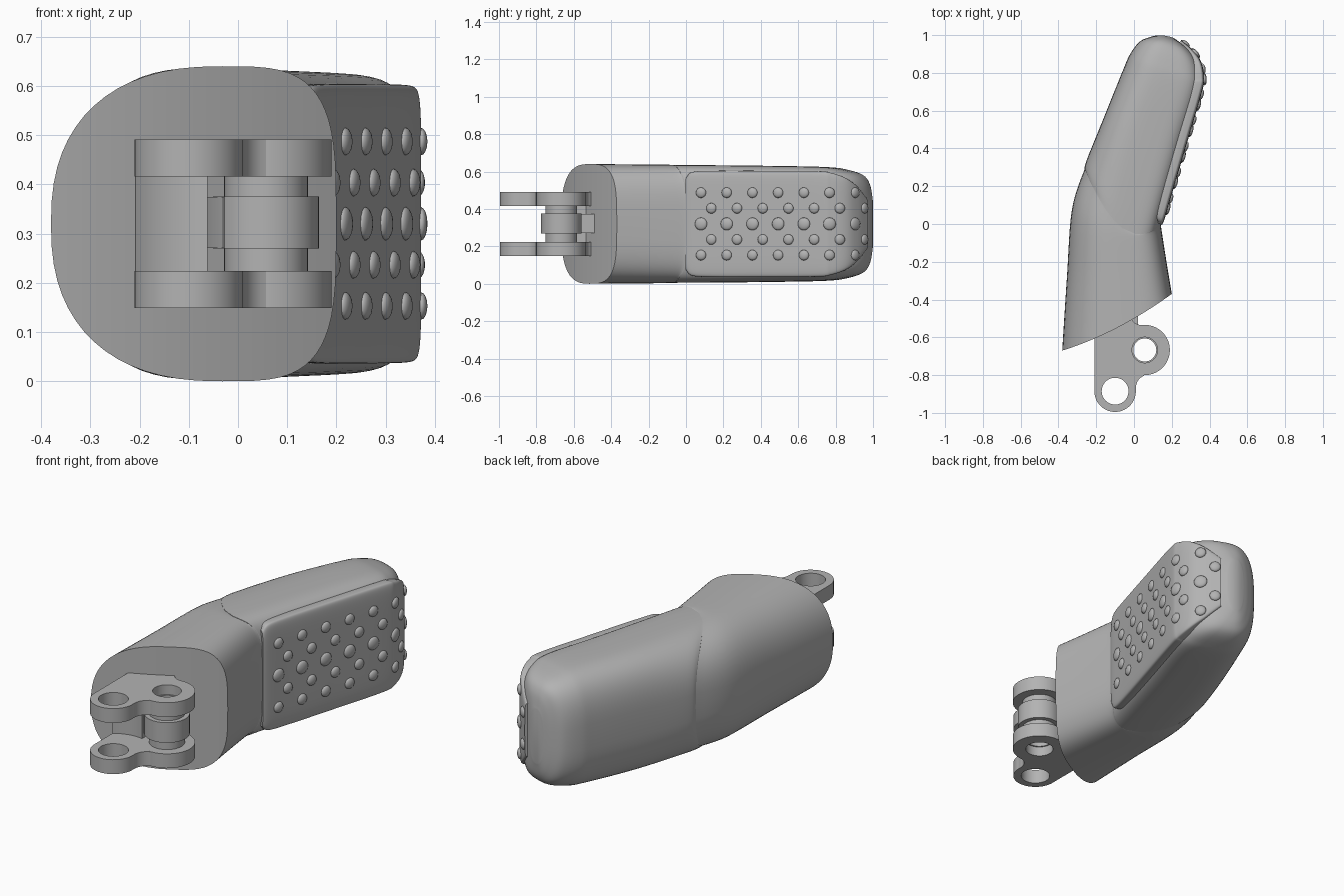
import bpy, bmesh, math
from mathutils import Vector, Matrix

if "Cube" in bpy.data.objects:
    bpy.data.objects.remove(bpy.data.objects["Cube"])

MID = 0.32      # height of the symmetry plane
N = 64          # points around each cross-section

grey = bpy.data.materials.new("plain_grey")
grey.use_nodes = True
grey.diffuse_color = (0.45, 0.45, 0.45, 1)
grey.node_tree.nodes["Principled BSDF"].inputs["Base Color"].default_value = (0.45, 0.45, 0.45, 1)


def finish(name, mesh, angle=35):
    mesh.materials.clear()
    mesh.materials.append(grey)
    mesh.shade_smooth()
    mesh.set_sharp_from_angle(angle=math.radians(angle))
    obj = bpy.data.objects.new(name, mesh)
    bpy.context.collection.objects.link(obj)
    return obj


def finish_bm(name, bm, angle=35):
    bmesh.ops.recalc_face_normals(bm, faces=bm.faces)
    mesh = bpy.data.meshes.new(name)
    bm.to_mesh(mesh)
    bm.free()
    return finish(name, mesh, angle)


def smooth_rows(rows, steps):
    """Catmull-Rom interpolation between rows of numbers."""
    out = []
    for i in range(len(rows) - 1):
        a, b, c, d = rows[max(i - 1, 0)], rows[i], rows[i + 1], rows[min(i + 2, len(rows) - 1)]
        for s in range(steps):
            t = s / steps
            out.append([q + t * (r - p) / 2 + t * t * (p - 2.5 * q + 2 * r - w / 2)
                        + t ** 3 * (w - p + 3 * (q - r)) / 2
                        for p, q, r, w in zip(a, b, c, d)])
    return out + [list(rows[-1])]


def section(lx, ly, rx, ry, h, nl, nr, peak, bow):
    """Upright superellipse spanning left and right points, bowed along y."""
    ring = []
    for k in range(N):
        c, s = math.cos(math.tau * k / N), math.sin(math.tau * k / N)
        n = nr if c > 0 else nl
        side = abs(c) ** (2 / n)
        t = peak + side * (1 - peak) if c > 0 else peak - side * peak
        z = math.copysign(abs(s) ** (2 / n) * h, s)
        ring.append((lx + t * (rx - lx), ly + t * (ry - ly) + 4 * bow * t * (1 - t), MID + z))
    return ring


def loft(name, rows, steps=6, angle=35):
    bm = bmesh.new()
    rings = [[bm.verts.new(p) for p in section(*r)] for r in smooth_rows(rows, steps)]
    for a, b in zip(rings, rings[1:]):
        for k in range(N):
            j = (k + 1) % N
            bm.faces.new((a[k], a[j], b[j], b[k]))
    # End caps are ruled straight up between mirrored points
    for r in (rings[0], rings[-1]):
        for k in range(N // 2):
            quad = [r[k], r[k + 1], r[N - k - 1], r[(N - k) % N]]
            bm.faces.new(list(dict.fromkeys(quad)))
    return finish_bm(name, bm, angle)


# Lower shell: left xy, right xy, half height, left and right roundness, peak, bow
loft("lower_shell", [
    (-.38, -.67, .20, -.37, .32, 2.4, 3.6, .6, -.03),
    (-.355, -.28, .172, -.20, .318, 2.5, 3.6, .58, -.03),
    (-.328, .08, .147, -.04, .316, 2.7, 3.8, .55, -.09),
    (-.258, .30, .142, .00, .312, 3.0, 4.2, .5, -.17),
])

# Fingertip shell
loft("tip_shell", [
    (-.262, .295, .142, .00, .314, 3.0, 4.2, .5, -.17),
    (-.248, .345, .165, .08, .314, 3.0, 4.6, .5, -.10),
    (-.165, .55, .262, .41, .310, 3.0, 5.0, .5, 0),
    (-.06, .81, .348, .69, .304, 3.0, 5.0, .5, 0),
    (-.02, .90, .358, .79, .290, 3.0, 4.6, .5, .01),
    (.03, .965, .335, .87, .262, 2.8, 4.0, .5, .02),
    (.085, .99, .285, .93, .215, 2.6, 3.4, .5, .015),
    (.125, .999, .21, .985, .14, 2.4, 2.6, .5, .004),
], angle=50)

# Raised grip pad wrapping the flat side: surface xy and half height
PAD = [(.148, -.005, .25), (.163, .03, .278), (.198, .15, .284), (.272, .40, .284),
       (.360, .70, .282), (.371, .78, .272), (.355, .86, .246), (.312, .92, .205), (.25, .973, .14)]
pad_path = smooth_rows(PAD, 8)


def pad_normal(i):
    a, b = pad_path[max(i - 1, 0)], pad_path[min(i + 1, len(pad_path) - 1)]
    return Vector((b[1] - a[1], a[0] - b[0], 0)).normalized()


pad_rows = []
for i, (x, y, h) in enumerate(pad_path):
    n = pad_normal(i)
    pad_rows.append((x - n.x * .06, y - n.y * .06, x, y, h, 8, 7, .4, 0))
loft("grip_pad", pad_rows, steps=1, angle=50)

# Staggered rows of grip studs
bm = bmesh.new()
for row in range(5):
    for col in range(7):
        y = .08 + .1375 * col + (.055 if row % 2 else 0)
        y = min(y, .955)
        i = min(range(len(pad_path)), key=lambda q: abs(pad_path[q][1] - y))
        j = min(i + 1, len(pad_path) - 1) if pad_path[i][1] < y else max(i - 1, 0)
        p, q = pad_path[i], pad_path[j]
        f = (y - p[1]) / (q[1] - p[1]) if q[1] != p[1] else 0
        centre = Vector((p[0] + f * (q[0] - p[0]), y, MID + .0835 * (row - 2)))
        turn = Vector((0, 0, 1)).rotation_difference(pad_normal(i)).to_matrix().to_4x4()
        r = .034 if row == 2 else .028
        bmesh.ops.create_uvsphere(bm, u_segments=16, v_segments=8, radius=1,
                                  matrix=Matrix.Translation(centre) @ turn @ Matrix.Diagonal((r, r, .013, 1)))
finish_bm("grip_studs", bm, 60)


def arc(cx, cy, r, a0, a1, n=24):
    return [(cx + r * math.cos(math.radians(a0 + (a1 - a0) * i / n)),
             cy + r * math.sin(math.radians(a0 + (a1 - a0) * i / n))) for i in range(n + 1)]


def circle(c, r):
    return arc(*c, r, 0, 360, 40)[:-1]


def prism(name, loops, z0, z1):
    """Filled outline with holes, extruded upward."""
    curve = bpy.data.curves.new(name, 'CURVE')
    curve.dimensions = '2D'
    curve.fill_mode = 'BOTH'
    curve.extrude = (z1 - z0) / 2
    for pts in loops:
        spline = curve.splines.new('POLY')
        spline.points.add(len(pts) - 1)
        for sp, (x, y) in zip(spline.points, pts):
            sp.co = (x, y, 0, 1)
        spline.use_cyclic_u = True
    temp = bpy.data.objects.new(name + "_outline", curve)
    bpy.context.collection.objects.link(temp)
    mesh = bpy.data.meshes.new_from_object(temp.evaluated_get(bpy.context.evaluated_depsgraph_get()))
    bpy.data.objects.remove(temp)
    bm = bmesh.new()
    bm.from_mesh(mesh)
    bmesh.ops.remove_doubles(bm, verts=bm.verts, dist=1e-5)
    bmesh.ops.translate(bm, verts=bm.verts, vec=(0, 0, (z0 + z1) / 2))
    return finish_bm(name, bm)


# Hinge plates with two pivot holes
FRONT, REAR = (-.10, -.885), (.057, -.667)
outline = (arc(*FRONT, .11, 180, 365) + arc(.081, -.868, .071, 185, 110, 8)
           + arc(*REAR, .133, -98, 96) + arc(.04, -.475, .06, 265, 180, 8)
           + [(-.02, -.42), (-.21, -.5)])
for name, z in (("lower_hinge_plate", .149), ("upper_hinge_plate", .416)):
    prism(name, [outline, circle(FRONT, .071), circle(REAR, .068)], z, z + .075)

# Concave web joining the plates to the shell
prism("hinge_web", [arc(*FRONT, .185, 126, 78) + [(-.062, -.45), (-.209, -.5)]], .22, .42)

# Pivot sleeve and wider centre boss
prism("pivot_sleeve", [circle(REAR, .085), circle(REAR, .061)], .20, .44)
prism("pivot_boss", [circle(REAR, .108), circle(REAR, .0615)], .27, .375)
prism("boss_arm", [[(-.03, -.735), (-.01, -.72), (-.01, -.6), (.02, -.56), (.02, -.45), (-.07, -.45), (-.07, -.66)]],
      .271, .374)
